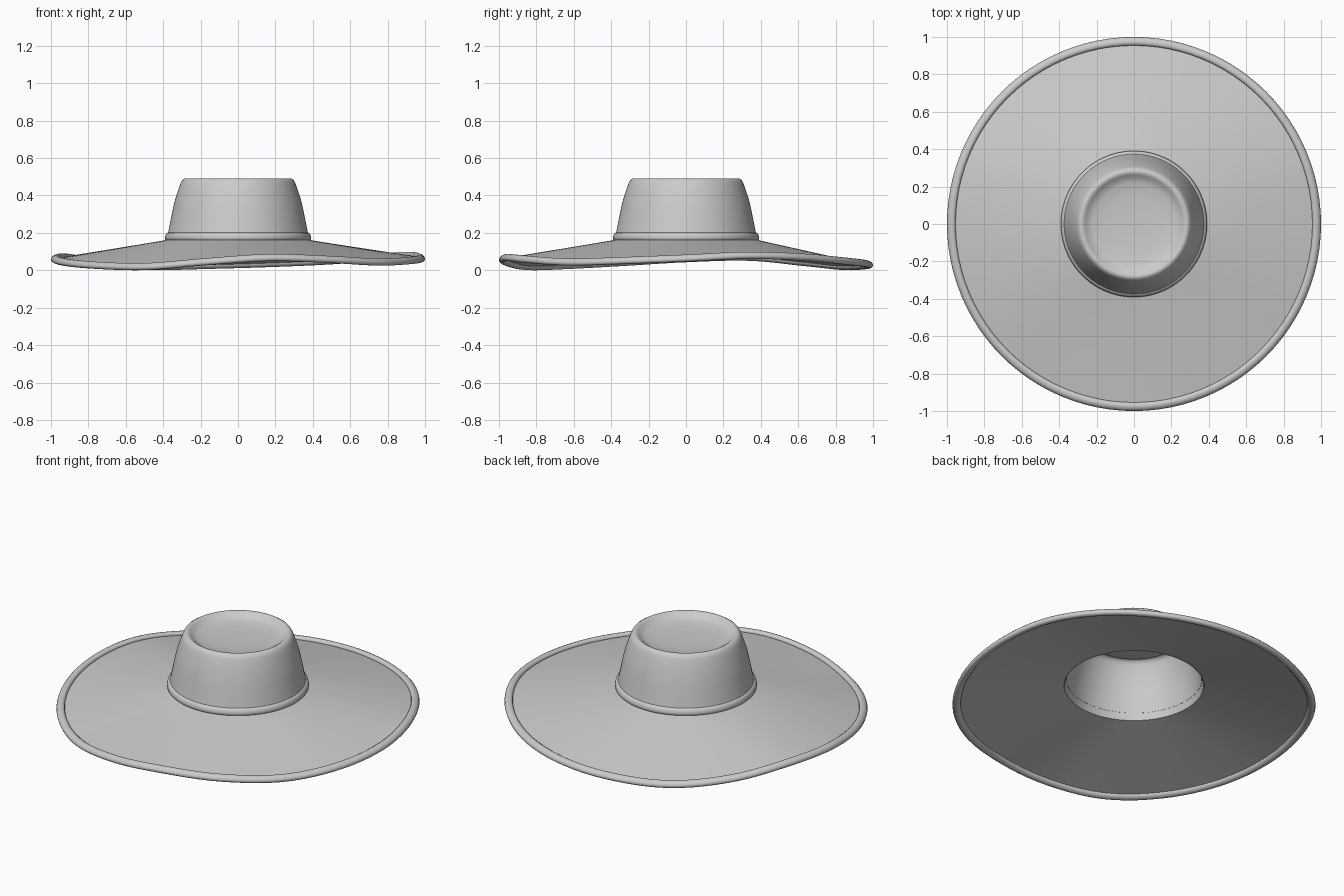
import bpy, math

if "Cube" in bpy.data.objects:
    bpy.data.objects.remove(bpy.data.objects["Cube"])

SEGS = 96

# Height of the wavy rim every 20 degrees, starting at +x
RIM = [.065, .080, .070, .050, .036, .026, .020, .042, .070,
       .062, .042, .026, .020, .046, .068, .058, .044, .052]


def rim_z(a):
    """Smooth periodic curve through the rim heights."""
    n = len(RIM)
    f = a / math.tau * n
    i = int(math.floor(f))
    t = f - i
    p0, p1, p2, p3 = (RIM[(i + k) % n] for k in (-1, 0, 1, 2))
    return p1 + 0.5 * t * (p2 - p0 + t * (2*p0 - 5*p1 + 4*p2 - p3
                                          + t * (3*(p1 - p2) + p3 - p0)))


def revolve(name, count, point, closed=False):
    """Sweep a profile round z; point(j, angle) returns (radius, height)."""
    verts, faces = [], []
    for i in range(SEGS):
        a = math.tau * i / SEGS
        for j in range(count):
            r, z = point(j, a)
            verts.append((r * math.cos(a), r * math.sin(a), z))
    for i in range(SEGS):
        k = (i + 1) % SEGS
        for j in range(count if closed else count - 1):
            m = (j + 1) % count
            faces.append((i*count + j, k*count + j, k*count + m, i*count + m))
    mesh = bpy.data.meshes.new(name)
    mesh.from_pydata(verts, [], faces)
    mesh.validate()
    obj = bpy.data.objects.new(name, mesh)
    bpy.context.collection.objects.link(obj)
    bpy.ops.object.select_all(action='DESELECT')
    obj.select_set(True)
    bpy.context.view_layer.objects.active = obj
    bpy.ops.object.mode_set(mode='EDIT')
    bpy.ops.mesh.select_all(action='SELECT')
    bpy.ops.mesh.remove_doubles(threshold=0.0001)
    bpy.ops.mesh.normals_make_consistent(inside=False)
    bpy.ops.object.mode_set(mode='OBJECT')
    bpy.ops.object.shade_smooth_by_angle(angle=math.radians(40))
    return obj


# Crown: tapered wall, rounded shoulder and dished top, open underneath
crown = [(.383, .16), (.375, .195), (.362, .26), (.350, .32), (.336, .38),
         (.318, .435), (.306, .468), (.298, .483), (.286, .491), (.275, .491),
         (.262, .483), (.248, .470), (.22, .460), (.15, .453), (.07, .450), (0, .450)]
revolve("crown", len(crown), lambda j, a: crown[j])

# Band: soft rounded ring at the foot of the crown
band = [(.384, .160), (.390, .167), (.391, .177), (.387, .190), (.381, .199), (.373, .202)]
revolve("crown_band", len(band), lambda j, a: band[j])

# Brim: single sheet sloping from the crown to the wavy rim
STEPS = 12


def brim_point(j, a):
    t = j / STEPS
    return .384 + (.965 - .384) * t, .162 + (rim_z(a) - .162) * t


brim = revolve("brim", STEPS + 1, brim_point)
if brim.data.polygons[0].normal.z < 0:
    brim.data.flip_normals()


# Edge binding: flattened tube following the rim
def binding_point(j, a):
    b = math.tau * j / 12
    return .977 + .023 * math.cos(b), rim_z(a) + .019 * math.sin(b) - .004 * math.cos(b)


revolve("brim_binding", 12, binding_point, closed=True)
